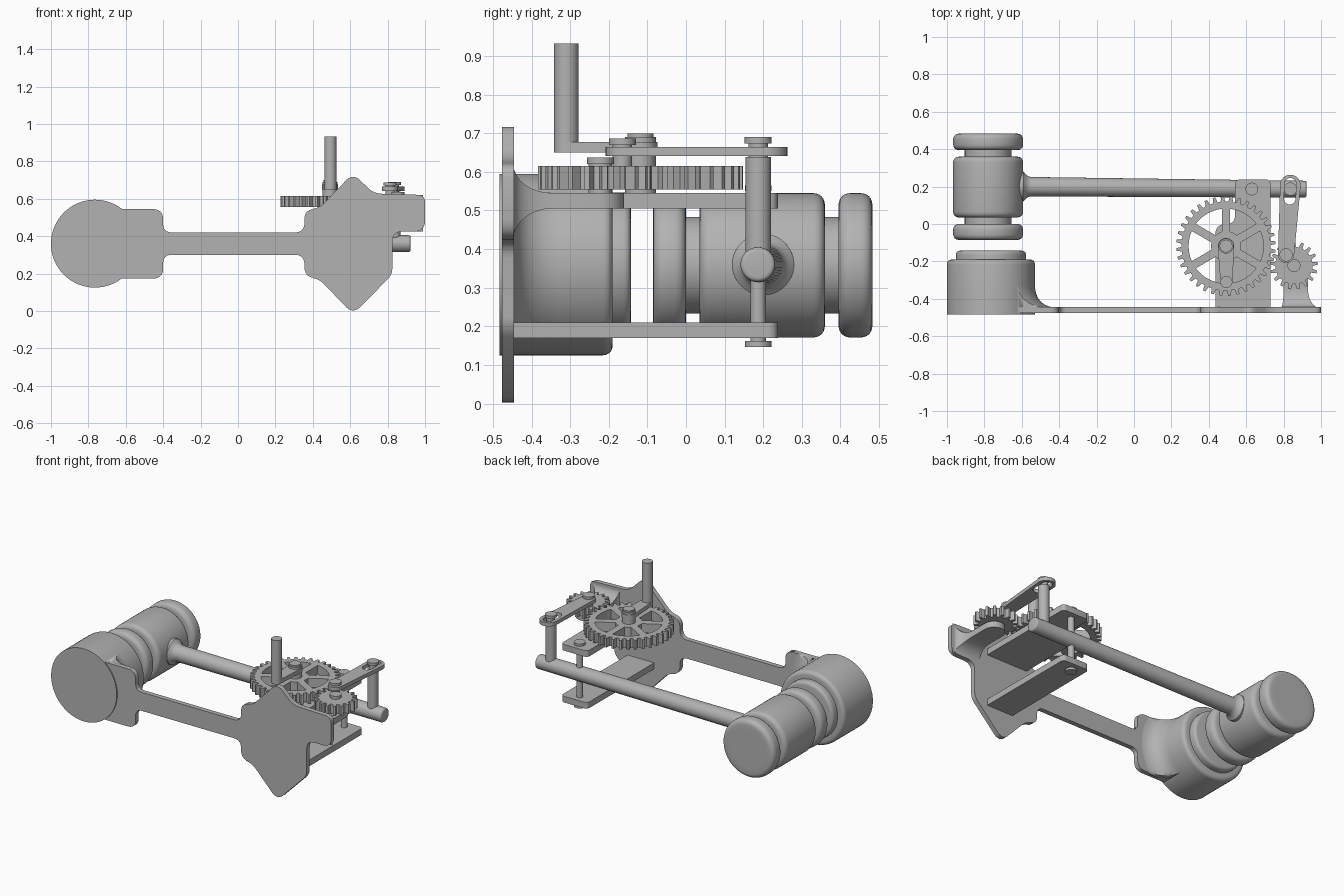
import bpy, bmesh
from math import pi, sin, cos, asin, acos, atan2, hypot, radians
from mathutils import Matrix, Vector

if "Cube" in bpy.data.objects:
    bpy.data.objects.remove(bpy.data.objects["Cube"])

grey = bpy.data.materials.new("light_grey")
grey.use_nodes = True
grey.diffuse_color = (0.45, 0.45, 0.45, 1)
grey.node_tree.nodes["Principled BSDF"].inputs["Base Color"].default_value = grey.diffuse_color

TO_Y = Matrix.Rotation(pi / 2, 4, "X")      # (x, y, z) -> (x, -z, y)


def finish(name, mesh, matrix=None):
    bm = bmesh.new()
    bm.from_mesh(mesh)
    bmesh.ops.remove_doubles(bm, verts=bm.verts, dist=1e-5)
    if matrix:
        bm.transform(matrix)
    bmesh.ops.recalc_face_normals(bm, faces=bm.faces)
    bm.to_mesh(mesh)
    bm.free()
    mesh.materials.clear()
    mesh.materials.append(grey)
    mesh.shade_smooth()
    mesh.set_sharp_from_angle(angle=radians(32))
    obj = bpy.data.objects.new(name, mesh)
    bpy.context.collection.objects.link(obj)
    return obj


def rounded(points, closed=True, steps=6):
    """Polygon of (x, y, radius) with its corners rounded."""
    out = []
    for i, (x, y, r) in enumerate(points):
        p = Vector((x, y))
        if r == 0:
            out.append(p)
            continue
        a = p + (Vector(points[i - 1][:2]) - p).normalized() * r
        b = p + (Vector(points[(i + 1) % len(points)][:2]) - p).normalized() * r
        for k in range(steps + 1):
            t = k / steps
            out.append(a * (1 - t) ** 2 + p * (1.7 * t * (1 - t)) + b * t * t
                       + (a + b) * (0.15 * t * (1 - t)))
    return out


def arc(c, r, a0, a1, n=16):
    return [Vector((c[0] + r * cos(a0 + (a1 - a0) * k / n),
                    c[1] + r * sin(a0 + (a1 - a0) * k / n))) for k in range(n + 1)]


def capsule(p, q, rp, rq):
    d = atan2(q[1] - p[1], q[0] - p[0])
    b = acos((rp - rq) / hypot(q[0] - p[0], q[1] - p[1]))
    return arc(q, rq, d - b, d + b) + arc(p, rp, d + b, d + 2 * pi - b)


def extrude(name, loops, lo, hi, matrix=None):
    """Flat outline, with further loops as holes, made solid from lo to hi."""
    curve = bpy.data.curves.new(name, "CURVE")
    curve.dimensions, curve.fill_mode = "2D", "BOTH"
    curve.extrude = (hi - lo) / 2
    for loop in loops:
        spline = curve.splines.new("POLY")
        spline.points.add(len(loop) - 1)
        for pt, co in zip(spline.points, loop):
            pt.co = (co[0], co[1], 0, 1)
        spline.use_cyclic_u = True
    temp = bpy.data.objects.new("temp", curve)
    bpy.context.collection.objects.link(temp)
    bpy.context.view_layer.update()
    mesh = bpy.data.meshes.new_from_object(temp.evaluated_get(bpy.context.evaluated_depsgraph_get()))
    bpy.data.objects.remove(temp)
    shift = Matrix.Translation((0, 0, (lo + hi) / 2))
    return finish(name, mesh, matrix @ shift if matrix else shift)


def lathe(name, profile, matrix, segs=64):
    """Turn a profile of (radius, height, rounding) about the local z axis."""
    bm = bmesh.new()
    vs = [bm.verts.new((p[0], 0, p[1])) for p in rounded(profile)]
    edges = [bm.edges.new(e) for e in zip(vs, vs[1:])]
    bmesh.ops.spin(bm, geom=vs + edges, axis=(0, 0, 1), angle=2 * pi, steps=segs)
    mesh = bpy.data.meshes.new(name)
    bm.to_mesh(mesh)
    bm.free()
    return finish(name, mesh, matrix)


def pin(name, c, *steps):
    """Upright stepped pin: each step is (radius, bottom, top)."""
    prof = [(0, steps[0][1], 0)]
    for r, lo, hi in steps:
        prof += [(r, lo, 0), (r, hi, 0)]
    return lathe(name, prof + [(0, steps[-1][2], 0)], Matrix.Translation((c[0], c[1], 0)), 32)


def along_y(x, z):      # local z axis turned to +y
    return Matrix.Translation((x, 0, z)) @ Matrix.Rotation(-pi / 2, 4, "X")


# Base plate: round anvil end, neck and pointed gear end
anvil_c = (-0.765, 0.36)
gear_end = [(-0.4, 0.173, .05), (-0.4, 0.3, .04), (0.355, 0.3, .045), (0.355, 0.18, .05),
            (0.43, 0.175, .04), (0.615, -0.018, .05), (0.825, 0.195, .03), (0.825, 0.425, .05),
            (1, 0.425, .05), (1, 0.62, .035), (0.725, 0.628, .04), (0.615, 0.737, .05),
            (0.43, 0.545, .04), (0.355, 0.545, .05), (0.355, 0.42, .045), (-0.4, 0.42, .04),
            (-0.4, 0.545, .05)]
outline = arc(anvil_c, 0.234, radians(53), radians(307), 48) + rounded(
    [(-0.6, 0.173, 0)] + gear_end + [(-0.6, 0.545, 0)])
extrude("base_plate", [outline], 0.445, 0.476, TO_Y)

# Anvil with raised striking face
lathe("anvil", [(0, -.483, 0), (.235, -.483, 0), (.235, -.19, .025), (.187, -.19, 0),
                (.187, -.143, .02), (0, -.143, 0)], along_y(*anvil_c))

# Concave flare from anvil into plate, trimmed to the plate outline
flare = lathe("anvil_flare", [(0, -.46, 0), (.4, -.46, 0), (.4, -.447, 0), (.235, -.447, .11),
                              (.235, -.3, 0), (0, -.3, 0)], along_y(*anvil_c))
cutter = extrude("flare_cutter", [outline], 0.2, 0.6, TO_Y)
cutter.hide_render = True
mod = flare.modifiers.new("trim", "BOOLEAN")
mod.operation, mod.object, mod.solver = "INTERSECT", cutter, "EXACT"
bpy.context.view_layer.update()
trimmed = bpy.data.meshes.new_from_object(flare.evaluated_get(bpy.context.evaluated_depsgraph_get()))
flare.modifiers.clear()
flare.data = trimmed
bpy.data.objects.remove(cutter)

# Hammer head: disc, neck, body, neck, disc
head = [(0, -.085, 0)]
R, N = 0.187, 0.125
for lo, hi in ((-.085, 0), (.035, .36), (.395, .483)):
    head += [(N, lo, 0), (R, lo, .03), (R, hi, .03), (N, hi, 0)]
lathe("hammer_head", head + [(0, .483, 0)], along_y(-0.78, 0.358))

# Hammer handle, slightly tapered and tilted
tilt = Vector((1.53, -0.014, 0)).to_track_quat("Z", "Y").to_matrix().to_4x4()
lathe("hammer_handle", [(0, 0, 0), (.08, 0, 0), (.08, .02, 0), (.052, .045, .02), (.045, 1.535, .012),
                        (0, 1.535, 0)], Matrix.Translation((-0.612, 0.2, 0.36)) @ tilt, 40)

# Pivot brackets
extrude("upper_bracket", [rounded([(.435, -.45, 0), (.73, -.45, 0), (.73, .238, .025), (.54, .238, .025),
                                   (.54, 0, .04), (.435, 0, .05)])], 0.505, 0.545)
extrude("lower_bracket", [rounded([(.54, -.45, 0), (.73, -.45, 0), (.73, .238, .025),
                                   (.54, .238, .025)])], 0.17, 0.21)
pin("pivot_pin", (0.63, 0.187), (.034, .147, .162), (.02, .162, .55), (.034, .55, .565))

# Small gear support with flared root
small_c, big_c = (0.855, -0.222), (0.492, -0.118)
extrude("gear_support", [[Vector((.8, -.45)), Vector((.93, -.45))]
                         + arc((.865, -.225), .065, 0, pi)], 0.505, 0.545)
bm = bmesh.new()
rings = []
for k in range(9):
    a = k / 8 * pi / 2
    f, y = 1 - sin(a), -0.345 - 0.102 * cos(a)
    corners = [(.8 - .015 * f, .505 - .08 * f), (.93 + .06 * f, .505 - .08 * f),
               (.93 + .06 * f, .545 + .075 * f), (.8 - .015 * f, .545 + .075 * f)]
    rings.append([bm.verts.new((x, y, z)) for x, z in corners])
for a, b in zip(rings, rings[1:]):
    for i in range(4):
        bm.faces.new((a[i - 1], a[i], b[i], b[i - 1]))
bm.faces.new(rings[0])
bm.faces.new(rings[-1])
mesh = bpy.data.meshes.new("support_flare")
bm.to_mesh(mesh)
bm.free()
finish("support_flare", mesh)


# Gears
def gear(name, c, root, tip, teeth, windows, phase=0.0):
    loop = []
    for i in range(teeth):
        for f, r in ((-.3, root), (-.15, tip), (.15, tip), (.3, root)):
            a = phase + (i + f) * 2 * pi / teeth
            loop.append(Vector((c[0] + r * cos(a), c[1] + r * sin(a))))
    holes = []
    for i in range(windows):
        a, half = i * 2 * pi / windows, pi / windows
        hi, ho = half - asin(.022 / .08), half - asin(.022 / .2)
        holes.append(arc(c, .2, a - ho, a + ho, 8) + arc(c, .08, a + hi, a - hi, 4))
    extrude(name, [loop] + holes, 0.555, 0.615)


mesh_angle = atan2(small_c[1] - big_c[1], small_c[0] - big_c[0])
gear("large_gear", big_c, .238, .266, 36, 6, mesh_angle)
gear("small_gear", small_c, .1, .128, 17, 0, mesh_angle + pi + pi / 17)
pin("large_gear_shaft", big_c, (.04, .54, .69), (.034, .69, .7))
pin("small_gear_shaft", small_c, (.03, .54, .62), (.035, .62, .637))

# Hand crank
grip_c = (0.494, -0.31)
extrude("crank_arm", [capsule(big_c, grip_c, .044, .032)], 0.65, 0.677)
pin("crank_grip", grip_c, (.032, .65, .933))

# Slotted link, its drive pin and the handle post
post_c, drive_c = (0.836, 0.187), (0.813, -0.165)
extrude("slotted_link", [capsule(drive_c, (.836, .208), .043, .055),
                         capsule((.833, .135), (.836, .215), .031, .031)], 0.641, 0.665)
pin("drive_pin", drive_c, (.025, .6, .67), (.035, .67, .686))
pin("handle_post", post_c, (.033, .36, .638), (.025, .638, .674), (.035, .674, .69))
